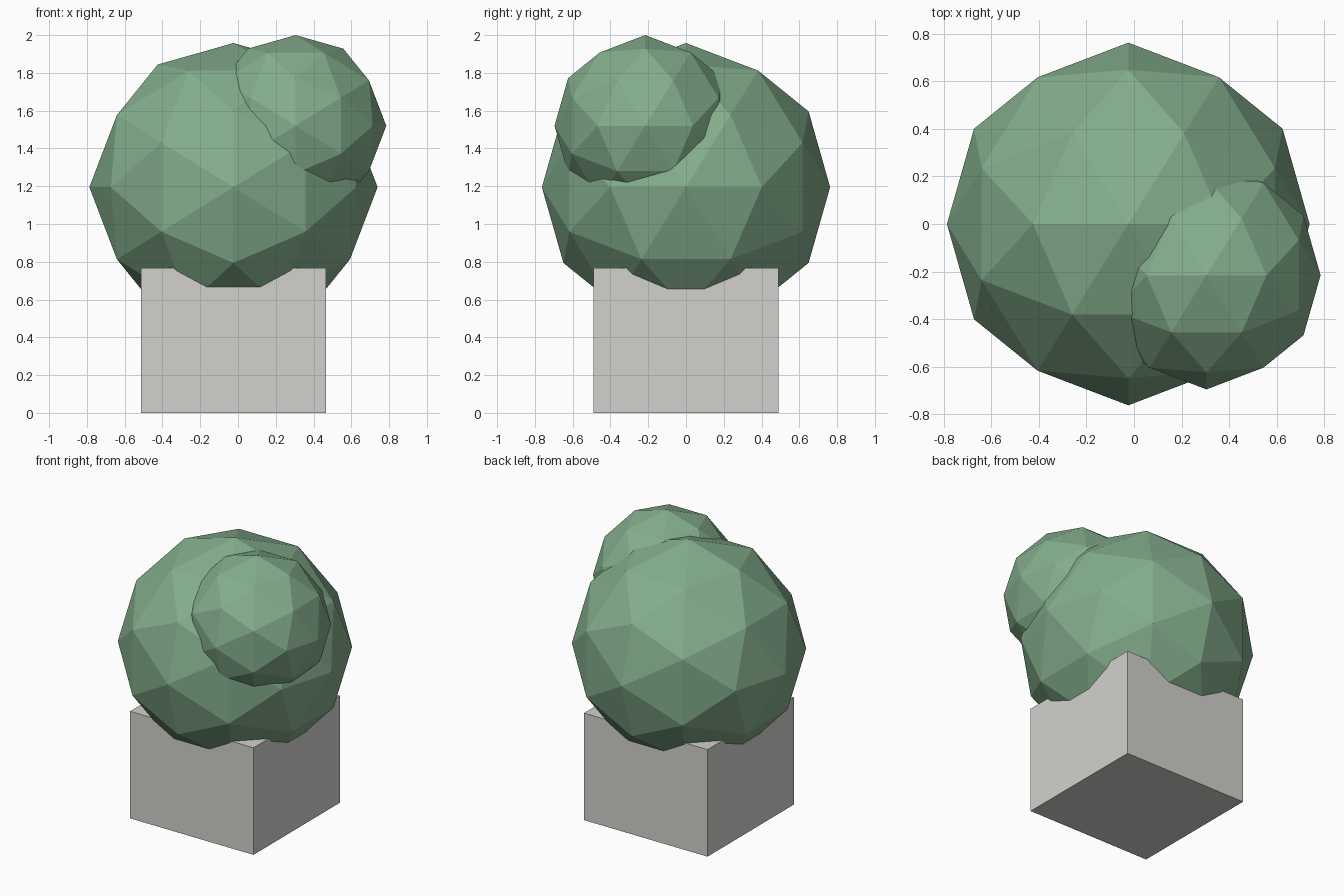
import bpy
import math

if "Cube" in bpy.data.objects:
    bpy.data.objects.remove(bpy.data.objects["Cube"])


def make_material(name, rgb):
    mat = bpy.data.materials.new(name)
    mat.diffuse_color = (*rgb, 1.0)
    mat.use_nodes = True
    mat.node_tree.nodes["Principled BSDF"].inputs["Base Color"].default_value = mat.diffuse_color
    return mat


leaf_green = make_material("leaf green", (0.231, 0.423, 0.262))
pale_grey = make_material("pale grey", (0.65, 0.64, 0.61))

# Tilt that lines up the ball's two-fold symmetry axes with x, y and z
TILT = -math.atan(2 / (1 + math.sqrt(5)))


def foliage_ball(name, centre, radius):
    bpy.ops.mesh.primitive_ico_sphere_add(
        subdivisions=2, radius=radius, location=centre, rotation=(0, TILT, 0))
    ball = bpy.context.object
    ball.name = name
    ball.data.materials.append(leaf_green)
    bpy.ops.object.shade_flat()


# Square planter block
bpy.ops.mesh.primitive_cube_add(size=1, location=(-0.024, 0, 0.384))
planter = bpy.context.object
planter.name = "planter_block"
planter.scale = (0.98, 0.98, 0.768)
planter.data.materials.append(pale_grey)

# Main foliage and the smaller clump on its upper front right
foliage_ball("large_foliage", (-0.024, 0, 1.195), 0.763)
foliage_ball("small_foliage", (0.305, -0.216, 1.52), 0.48)
